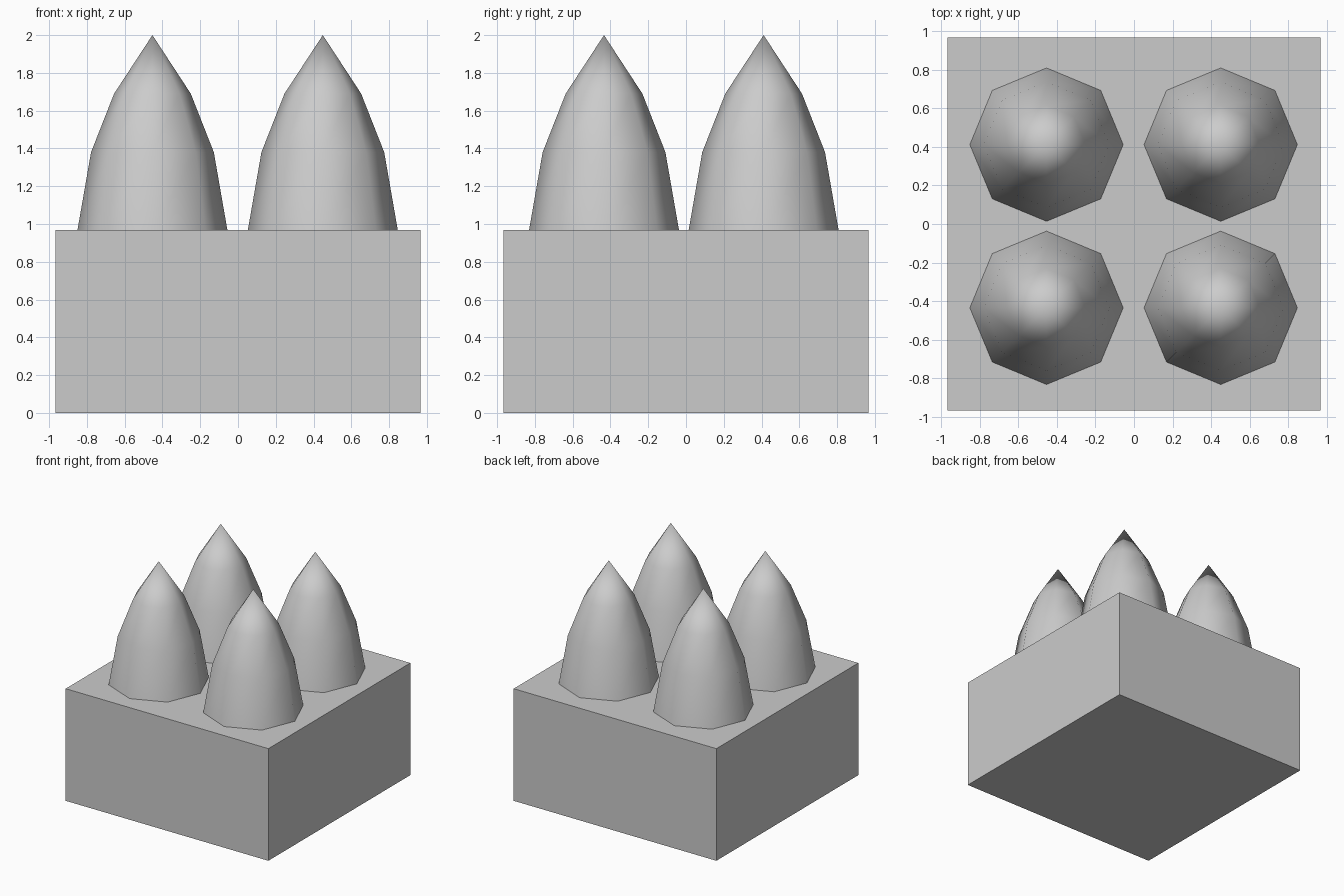
import bpy, bmesh, math

if "Cube" in bpy.data.objects:
    bpy.data.objects.remove(bpy.data.objects["Cube"])

BASE = 0.967          # half width of the block and its height
SPIKE_X = (-0.453, 0.449)
SPIKE_Y = (-0.434, 0.411)
SIDES = 8
# (radius, height) rings from the sunken foot upwards
PROFILE = [(0.400, 0.95), (0.325, 1.38), (0.203, 1.69)]
TIP = 2.0


def make_object(name, bm):
    bmesh.ops.recalc_face_normals(bm, faces=bm.faces)
    mesh = bpy.data.meshes.new(name)
    bm.to_mesh(mesh)
    bm.free()
    obj = bpy.data.objects.new(name, mesh)
    bpy.context.collection.objects.link(obj)
    return obj


def spike(name, x, y):
    bm = bmesh.new()
    rings = []
    for r, z in PROFILE:
        rings.append([bm.verts.new((r * math.cos(math.tau * i / SIDES),
                                    r * math.sin(math.tau * i / SIDES), z))
                      for i in range(SIDES)])
    tip = bm.verts.new((0, 0, TIP))
    for i in range(SIDES):
        j = (i + 1) % SIDES
        for low, high in zip(rings, rings[1:]):
            bm.faces.new((low[i], low[j], high[j], high[i])).smooth = True
        bm.faces.new((rings[-1][i], rings[-1][j], tip)).smooth = True
    # flat foot hidden inside the block
    bm.faces.new(rings[0][::-1])
    obj = make_object(name, bm)
    obj.location = (x, y, 0)


# base block
bm = bmesh.new()
bmesh.ops.create_cube(bm, size=1)
bmesh.ops.scale(bm, vec=(2 * BASE, 2 * BASE, BASE), verts=bm.verts)
bmesh.ops.translate(bm, vec=(0, 0, BASE / 2), verts=bm.verts)
make_object("base_block", bm)

# four pointed spikes
for side, x in zip(("left", "right"), SPIKE_X):
    for depth, y in zip(("front", "back"), SPIKE_Y):
        spike(f"spike_{depth}_{side}", x, y)
